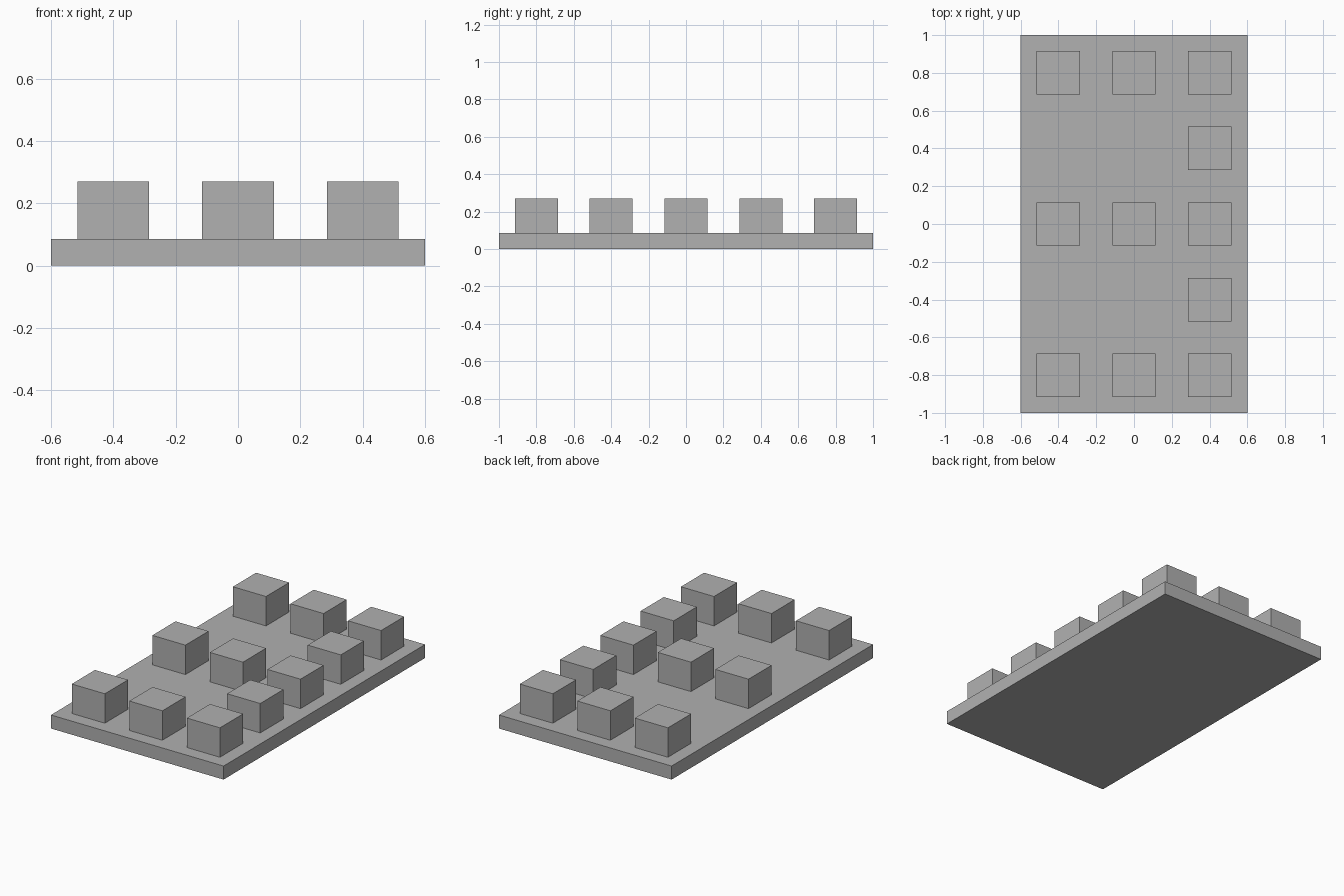
import bpy

default_cube = bpy.data.objects.get("Cube")
if default_cube:
    bpy.data.objects.remove(default_cube, do_unlink=True)

PLATE_TOP = 0.085
BLOCK_TOP = 0.27
BLOCK_WIDTH = 0.23
PITCH = 0.4

# Single grey finish
grey = bpy.data.materials.new("plain grey")
grey.use_nodes = True
colour = (0.44, 0.44, 0.44, 1)
grey.diffuse_color = colour
grey.node_tree.nodes["Principled BSDF"].inputs["Base Color"].default_value = colour


def add_box(name, x, y, bottom, top, width, depth):
    bpy.ops.mesh.primitive_cube_add(size=1, location=(x, y, (bottom + top) / 2))
    box = bpy.context.object
    box.name = name
    box.scale = (width, depth, top - bottom)
    bpy.ops.object.transform_apply(location=False, rotation=False, scale=True)
    box.data.materials.append(grey)
    return box


# Base plate
add_box("base_plate", 0, 0, 0, PLATE_TOP, 1.2, 2.0)

# Raised blocks: full rows at the ends and middle, left column only between
for row in range(-2, 3):
    columns = (-1, 0, 1) if row % 2 == 0 else (1,)
    for column in columns:
        add_box(f"block_row{row + 3}_column{column + 2}", column * PITCH, row * PITCH,
                PLATE_TOP, BLOCK_TOP, BLOCK_WIDTH, BLOCK_WIDTH)
